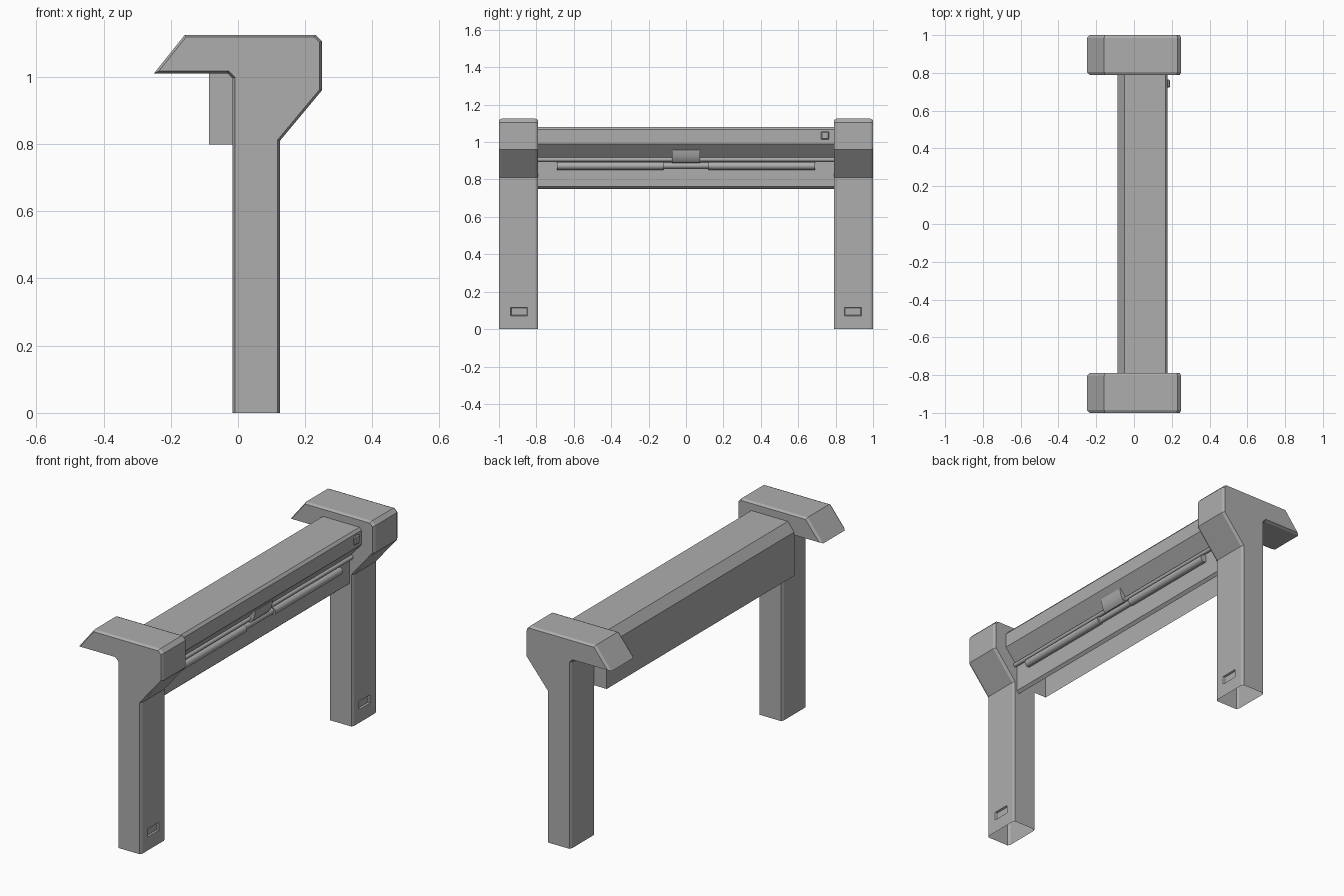
import bpy, bmesh, math
from mathutils import Matrix

if "Cube" in bpy.data.objects:
    bpy.data.objects.remove(bpy.data.objects["Cube"])

GREY = bpy.data.materials.new("dark_grey")
GREY.diffuse_color = (0.42, 0.42, 0.42, 1)
GREY.use_nodes = True
GREY.node_tree.nodes["Principled BSDF"].inputs["Base Color"].default_value = GREY.diffuse_color


def add_object(name, bm, smooth=False):
    mesh = bpy.data.meshes.new(name)
    bm.to_mesh(mesh)
    bm.free()
    mesh.materials.append(GREY)
    obj = bpy.data.objects.new(name, mesh)
    bpy.context.collection.objects.link(obj)
    for other in bpy.context.selected_objects:
        other.select_set(False)
    obj.select_set(True)
    bpy.context.view_layer.objects.active = obj
    if smooth:
        bpy.ops.object.shade_smooth_by_angle()
    return obj


def prism(profile, y0, y1):
    """Extrude an x-z outline along y."""
    bm = bmesh.new()
    face = bm.faces.new([bm.verts.new((x, y0, z)) for x, z in profile])
    ext = bmesh.ops.extrude_face_region(bm, geom=[face], use_keep_orig=True)
    verts = [v for v in ext["geom"] if isinstance(v, bmesh.types.BMVert)]
    bmesh.ops.translate(bm, verts=verts, vec=(0, y1 - y0, 0))
    bmesh.ops.recalc_face_normals(bm, faces=bm.faces[:])
    return bm


def box(x0, x1, y0, y1, z0, z1):
    return prism([(x0, z0), (x1, z0), (x1, z1), (x0, z1)], y0, y1)


def bevel(obj, width):
    mod = obj.modifiers.new("Bevel", "BEVEL")
    mod.width, mod.segments = width, 1


def mirror_y(obj):
    mod = obj.modifiers.new("Mirror", "MIRROR")
    mod.use_axis = (False, True, False)


def rod(name, x, z, y0, y1, radius, mirrored=False):
    bm = bmesh.new()
    mat = Matrix.Translation((x, (y0 + y1) / 2, z)) @ Matrix.Rotation(math.pi / 2, 4, "X")
    bmesh.ops.create_cone(bm, cap_ends=True, segments=16, radius1=radius,
                          radius2=radius, depth=y1 - y0, matrix=mat)
    obj = add_object(name, bm, smooth=True)
    if mirrored:
        mirror_y(obj)


def delete_open_bottom(bm, z):
    gone = [f for f in bm.faces if all(abs(v.co.z - z) < 1e-4 for v in f.verts)]
    bmesh.ops.delete(bm, geom=gone, context="FACES")


# End posts with hooked heads, chamfered rims
post_profile = [(-0.016, 0), (0.125, 0), (0.125, 0.81), (0.25, 0.96), (0.25, 1.105),
                (0.23, 1.125), (-0.158, 1.125), (-0.25, 1.01), (-0.03, 1.01), (-0.016, 0.996)]
bm = prism(post_profile, 0.804, 0.986)
bm.normal_update()
caps = [f for f in bm.faces if abs(f.normal.y) > 0.9]
bmesh.ops.inset_individual(bm, faces=caps, thickness=0.007, depth=0.014, use_even_offset=True)
for v in bm.verts:
    if v.co.z < 0.02:
        v.co.z = 0
post = add_object("end_posts", bm)

# Tapered recess near each foot
bm = box(0.116, 0.134, 0.842, 0.943, 0.068, 0.118)
for v in bm.verts:
    if v.co.x < 0.125:
        v.co.y = 0.8925 + (v.co.y - 0.8925) * 0.82
        v.co.z = 0.093 + (v.co.z - 0.093) * 0.75
cutter = add_object("recess_cutter", bm)
cutter.hide_render = True
cut = post.modifiers.new("Recess", "BOOLEAN")
cut.operation, cut.object, cut.solver = "DIFFERENCE", cutter, "EXACT"
bpy.context.view_layer.objects.active = post
bpy.ops.object.modifier_apply(modifier="Recess")
bpy.data.objects.remove(cutter)

# Posts are hollow underneath
bm = bmesh.new()
bm.from_mesh(post.data)
delete_open_bottom(bm, 0)
bm.to_mesh(post.data)
bm.free()
mirror_y(post)

# Cross beam, open underneath
beam_profile = [(-0.087, 0.798), (-0.087, 1.032), (-0.05, 1.08), (0.166, 1.08), (0.178, 1.066),
                (0.178, 0.99), (0.118, 0.92), (0.107, 0.90), (0.107, 0.763),
                (0.092, 0.75), (0.088, 0.798)]
bm = prism(beam_profile, -0.795, 0.795)
delete_open_bottom(bm, 0.798)
add_object("cross_beam", bm)

# Rail and tubes on the front of the beam
rod("thin_rail", 0.118, 0.907, -0.795, 0.795, 0.011)
rod("side_tubes", 0.118, 0.873, 0.12, 0.69, 0.021, mirrored=True)
rod("tube_joint", 0.114, 0.874, -0.125, 0.125, 0.016)

# Central clasp with a curved front
clasp = [(0.10, 0.888), (0.128, 0.89), (0.138, 0.90), (0.147, 0.92), (0.153, 0.942),
         (0.155, 0.958), (0.148, 0.963), (0.10, 0.963)]
add_object("centre_clasp", prism(clasp, -0.074, 0.074), smooth=True)

# Small button at one end of the beam
bevel(add_object("button", box(0.17, 0.19, 0.722, 0.765, 1.013, 1.057)), 0.005)
